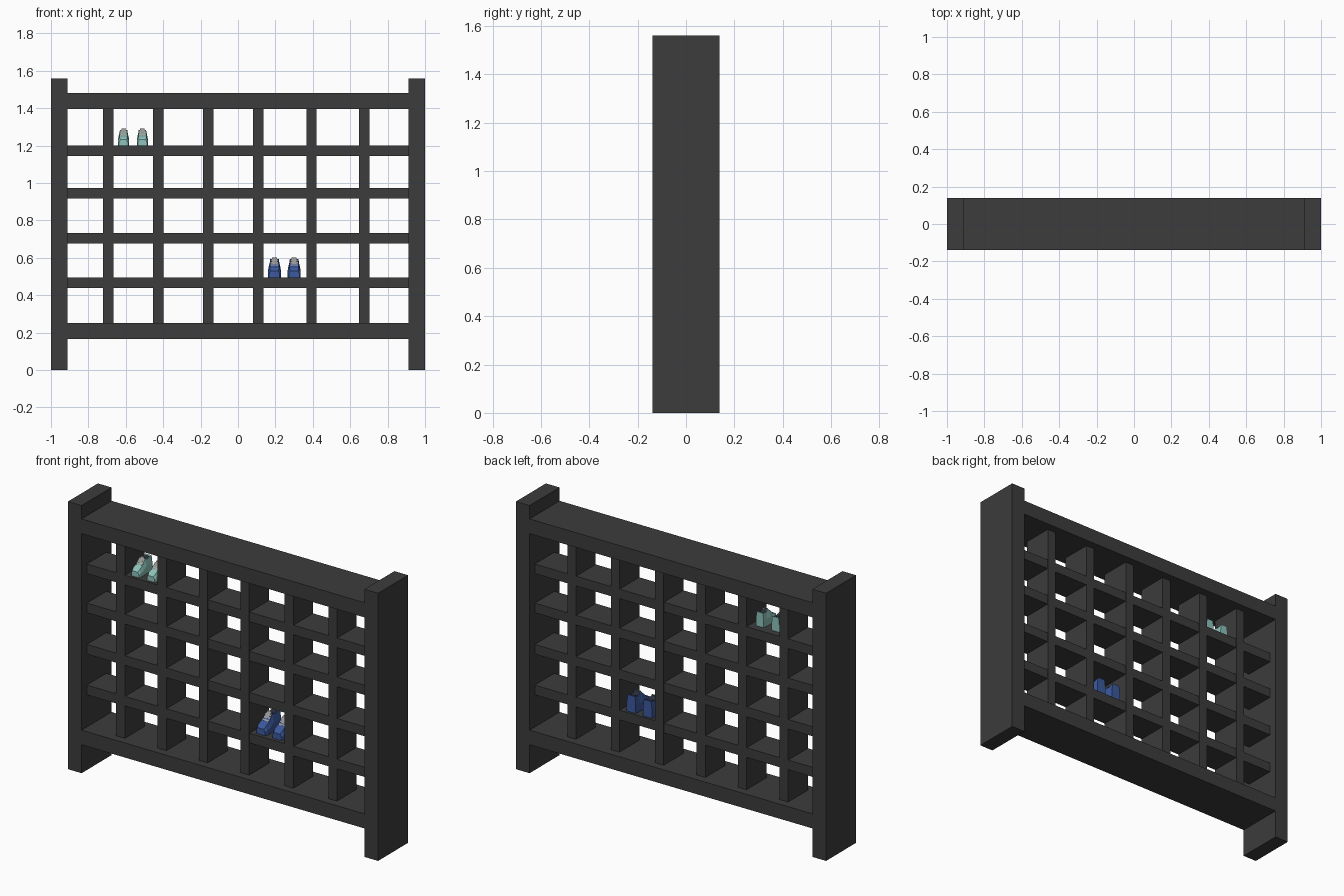
import bpy, bmesh

if "Cube" in bpy.data.objects:
    bpy.data.objects.remove(bpy.data.objects["Cube"])


def material(name, rgb):
    m = bpy.data.materials.new(name)
    m.diffuse_color = (*rgb, 1)
    m.use_nodes = True
    m.node_tree.nodes["Principled BSDF"].inputs["Base Color"].default_value = m.diffuse_color
    return m


CHARCOAL = material("charcoal", (0.045, 0.045, 0.045))
TEAL = material("teal", (0.27, 0.55, 0.50))
BLUE = material("blue", (0.045, 0.10, 0.34))
LACE = material("lace_grey", (0.32, 0.31, 0.29))
DARK = material("lining", (0.03, 0.035, 0.05))


def finish(name, bm, mat):
    bmesh.ops.recalc_face_normals(bm, faces=bm.faces)
    me = bpy.data.meshes.new(name)
    bm.to_mesh(me)
    bm.free()
    me.materials.append(mat)
    ob = bpy.data.objects.new(name, me)
    bpy.context.collection.objects.link(ob)
    return ob


def box(name, x0, x1, y0, y1, z0, z1, mat=CHARCOAL):
    bm = bmesh.new()
    bmesh.ops.create_cube(bm, size=1)
    for v in bm.verts:
        v.co = (x1 if v.co.x > 0 else x0,
                y1 if v.co.y > 0 else y0,
                z1 if v.co.z > 0 else z0)
    return finish(name, bm, mat)


def loft(name, rings, mat):
    bm = bmesh.new()
    loops = [[bm.verts.new(p) for p in r] for r in rings]
    n = len(loops[0])
    for a, b in zip(loops, loops[1:]):
        for i in range(n):
            j = (i + 1) % n
            bm.faces.new((a[i], a[j], b[j], b[i]))
    bm.faces.new(loops[0])
    bm.faces.new(loops[-1])
    return finish(name, bm, mat)


D = 0.138    # half depth of the frame
IN = 0.912   # inner face of the posts

# outer frame
for side, s in (("left", -1), ("right", 1)):
    box(side + "_post", *sorted((s * IN, s * 1.0)), -D, D, 0, 1.56)
box("top_rail", -IN, IN, -D, D, 1.396, 1.482)
box("bottom_rail", -IN, IN, -D, D, 0.166, 0.251)

# recessed grid of shelves and dividers
SHELVES = (0.467, 0.704, 0.945, 1.173)
for i, z in enumerate(SHELVES):
    box(f"shelf_{i}", -IN, IN, -0.09, 0.09, z - 0.028, z + 0.028)
for i, x in enumerate((-0.694, -0.426, -0.160, 0.108, 0.393, 0.674)):
    box(f"divider_{i}", x - 0.028, x + 0.028, -0.091, 0.091, 0.25, 1.397)


# shoe: sections are (y, half width at base, half width at top, height)
SECTIONS = ((-0.073, 0.028, 0.020, 0.036), (-0.060, 0.034, 0.025, 0.050),
            (-0.030, 0.035, 0.024, 0.062), (0.005, 0.032, 0.021, 0.098),
            (0.035, 0.032, 0.022, 0.088), (0.073, 0.029, 0.023, 0.098))


def shoe(name, cx, cy, z, s, mat):
    def P(x, y, h):
        return (cx + s * x, cy + s * y, z + s * h)

    rings = [[P(-b, y, 0), P(b, y, 0), P(b, y, h * 0.55),
              P(t, y, h), P(-t, y, h), P(-b, y, h * 0.55)]
             for y, b, t, h in SECTIONS]
    loft(name + "_body", rings, mat)
    # tongue standing up in front of the opening
    loft(name + "_tongue",
         [[P(-w, y, h), P(w, y, h), P(w, y + 0.008, h), P(-w, y + 0.008, h)]
          for y, h, w in ((-0.030, 0.060, 0.012), (0.008, 0.106, 0.014))], LACE)
    # lace bars across the slope
    for k in range(3):
        y = -0.026 + 0.011 * k
        h = 0.064 + 0.0115 * k
        loft(f"{name}_lace_{k}",
             [[P(x, y - 0.003, h), P(x, y + 0.003, h + 0.006),
               P(x, y + 0.005, h), P(x, y, h - 0.004)]
              for x in (-0.020, 0.020)], LACE)
    # dark foot opening
    loft(name + "_opening",
         [[P(-0.015, 0.014, h0 + 0.096), P(0.015, 0.014, h0 + 0.096),
           P(0.017, 0.035, h0 + 0.089), P(0.016, 0.062, h0 + 0.096),
           P(-0.016, 0.062, h0 + 0.096), P(-0.017, 0.035, h0 + 0.089)]
          for h0 in (-0.004, 0.001)], DARK)


for side, x in (("left", -0.612), ("right", -0.511)):
    shoe(f"teal_{side}_shoe", x, -0.012, SHELVES[3] + 0.028, 0.85, TEAL)
for side, x in (("left", 0.195), ("right", 0.300)):
    shoe(f"blue_{side}_shoe", x, 0.003, SHELVES[0] + 0.028, 1.0, BLUE)
